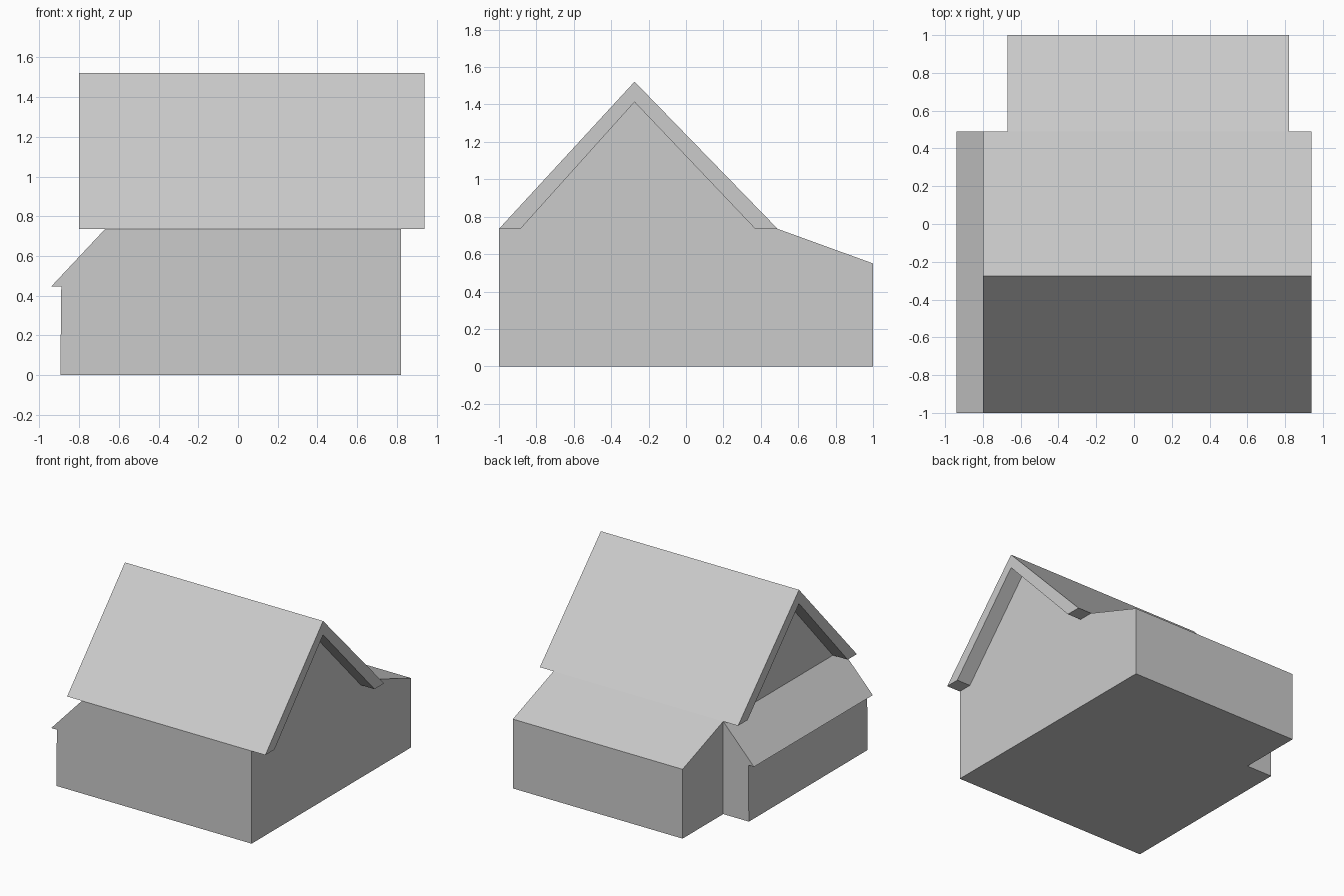
import bpy, bmesh

if "Cube" in bpy.data.objects:
    bpy.data.objects.remove(bpy.data.objects["Cube"])

grey = bpy.data.materials.new("plain_grey")
grey.diffuse_color = (0.6, 0.6, 0.6, 1)
grey.use_nodes = True
grey.node_tree.nodes["Principled BSDF"].inputs["Base Color"].default_value = grey.diffuse_color


def prism(name, profile, axis, start, end):
    """Extrude a closed profile along x (profile is y,z) or y (profile is x,z)."""
    bm = bmesh.new()

    def point(a, z, t):
        return (t, a, z) if axis == "x" else (a, t, z)

    face = bm.faces.new([bm.verts.new(point(a, z, start)) for a, z in profile])
    moved = bmesh.ops.extrude_face_region(bm, geom=[face])["geom"]
    offset = (end - start, 0, 0) if axis == "x" else (0, end - start, 0)
    bmesh.ops.translate(bm, vec=offset,
                        verts=[v for v in moved if isinstance(v, bmesh.types.BMVert)])
    bmesh.ops.recalc_face_normals(bm, faces=bm.faces)
    mesh = bpy.data.meshes.new(name)
    bm.to_mesh(mesh)
    bm.free()
    mesh.materials.append(grey)
    obj = bpy.data.objects.new(name, mesh)
    bpy.context.collection.objects.link(obj)
    return obj


EAVE = 0.735
RIDGE_Y = -0.275

# House walls with gables, plus the low rear extension
prism("house_body", [(-1, 0), (1, 0), (1, 0.55), (0.49, EAVE), (0.37, EAVE),
                     (RIDGE_Y, 1.413), (-0.885, EAVE), (-1, EAVE)],
      "x", -0.67, 0.82)

# Pitched roof overhanging both gable ends
prism("main_roof", [(-1, EAVE), (RIDGE_Y, 1.522), (0.49, EAVE), (0.37, EAVE),
                    (RIDGE_Y, 1.413), (-0.885, EAVE)],
      "x", -0.80, 0.94)

# Side lean-to with a sloping roof and small eave
prism("side_lean_to", [(-0.67, 0), (-0.67, EAVE), (-0.94, 0.447),
                       (-0.89, 0.447), (-0.895, 0)],
      "y", -1, 0.49)
